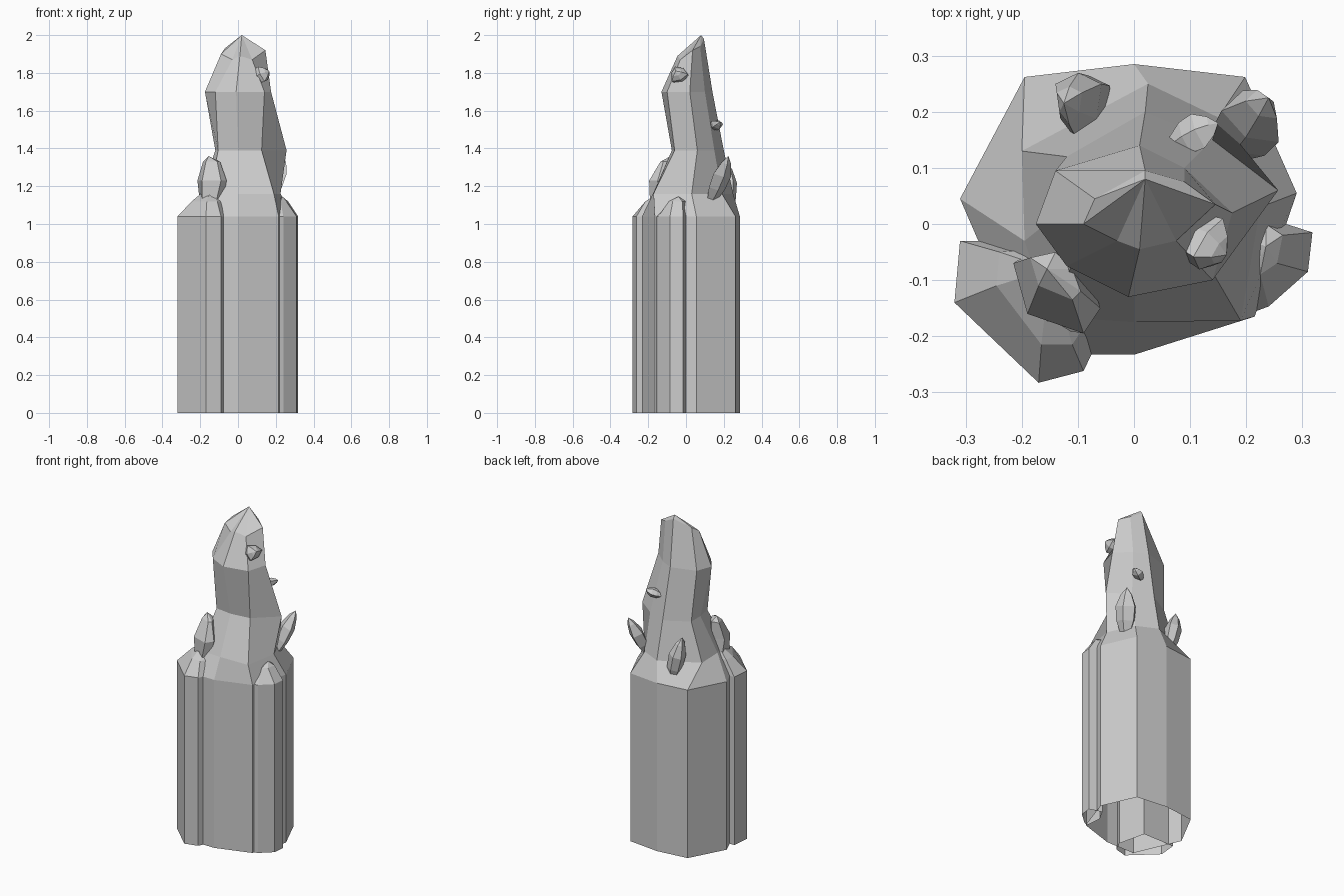
import bpy, bmesh, math
from mathutils import Vector

if "Cube" in bpy.data.objects:
    bpy.data.objects.remove(bpy.data.objects["Cube"])


def loft(name, rings, tip=None, close_bottom=False):
    """Skin a stack of equal-sided rings, optionally ending in a tip."""
    bm = bmesh.new()
    loops = [[bm.verts.new(p) for p in ring] for ring in rings]
    n = len(loops[0])
    for a, b in zip(loops, loops[1:]):
        for i in range(n):
            j = (i + 1) % n
            bm.faces.new((a[i], a[j], b[j], b[i]))
    if tip:
        t = bm.verts.new(tip)
        for i in range(n):
            bm.faces.new((loops[-1][i], loops[-1][(i + 1) % n], t))
    else:
        bm.faces.new(loops[-1])
    if close_bottom:
        bm.faces.new(loops[0])
    me = bpy.data.meshes.new(name)
    bmesh.ops.recalc_face_normals(bm, faces=bm.faces[:])
    bm.to_mesh(me)
    bm.free()
    ob = bpy.data.objects.new(name, me)
    bpy.context.collection.objects.link(ob)
    return ob


def level(outline, z):
    return [(x, y, z) for x, y in outline]


def shard(name, base, tip, radius, sides=6, flat=0.7, spin=0.0):
    """Crystal bulging in the middle and narrowing to a tip."""
    base, tip = Vector(base), Vector(tip)
    turn = (tip - base).to_track_quat('Z', 'Y')
    rings = []
    for t, s in ((0, 0.45), (0.3, 0.9), (0.6, 1.0), (0.85, 0.55)):
        ring = []
        for i in range(sides):
            a = 2 * math.pi * i / sides + spin
            r = radius * s * (1 + 0.12 * (-1) ** i)
            ring.append(base.lerp(tip, t) + turn @ Vector((r * math.cos(a), flat * r * math.sin(a), 0)))
        rings.append(ring)
    return loft(name, rings, tip, True)


# Main rock column, open underneath, rising into a leaning spire
foot = [(0, .285), (.198, .262), (.29, .055), (.215, -.165),
        (0, -.233), (-.19, -.232), (-.31, .045), (-.195, .262)]
shoulder = [(.025, .25), (.15, .19), (.225, .03), (.19, -.172),
            (0, -.175), (-.15, -.165), (-.195, -.03), (-.2, .13)]
waist = [(.02, .2), (.14, .15), (.257, .06), (.125, -.06),
         (0, -.075), (-.105, -.06), (-.12, .03), (-.12, .12)]
head = [(.01, .14), (.09, .1), (.175, .02), (.14, -.1),
        (-.01, -.13), (-.12, -.075), (-.175, 0), (-.14, .095)]
crown = [(.02, .095, 1.98), (.09, .075, 1.94), (.145, .035, 1.92), (.075, -.03, 1.87),
         (.01, -.045, 1.89), (-.03, -.03, 1.87), (-.09, 0, 1.9), (-.07, .045, 1.93)]
loft("rock_spire", [level(foot, 0), level(foot, 1.04), level(shoulder, 1.16),
                    level(waist, 1.39), level(head, 1.70), crown], (.02, .08, 2.0))

# Side column at the front left
left = [(-.31, -.03), (-.32, -.14), (-.17, -.283), (-.09, -.262), (-.06, -.2), (-.1, -.03)]
left_mid = [(-.24, -.05), (-.245, -.11), (-.165, -.215), (-.11, -.215), (-.08, -.17), (-.12, -.04)]
loft("left_column", [level(left, 0), level(left, 1.04), level(left_mid, 1.12)], (-.15, -.08, 1.2))

# Faceted boulder on the left column
low = [(-.2, -.06), (-.19, -.15), (-.12, -.19), (-.085, -.16), (-.09, -.09), (-.14, -.05)]
wide = [(-.215, -.07), (-.19, -.16), (-.09, -.195), (-.06, -.15), (-.075, -.1), (-.14, -.05)]
high = [(-.185, -.06), (-.17, -.11), (-.11, -.135), (-.095, -.12), (-.11, -.08), (-.14, -.05)]
loft("left_boulder", [level(low, 1.1), level(wide, 1.23), level(high, 1.33)],
     (-.155, -.08, 1.36), True)

# Side column at the right
right = [(.24, .01), (.318, -.015), (.31, -.085), (.24, -.147), (.21, -.158), (.2, -.06)]
right_top = [(.235, 0), (.265, -.02), (.255, -.07), (.225, -.09), (.215, -.08), (.21, -.03)]
loft("right_column", [level(right, 0), level(right, 1.04), level(right_top, 1.12)], (.235, -.04, 1.145))

# Crystals growing from the rock
shard("back_left_crystal", (-.06, .215, 1.05), (-.125, .215, 1.33), .062)
shard("back_right_crystal", (.17, .13, 1.12), (.24, .225, 1.36), .055, 5, .8, .5)
shard("head_crystal", (.09, -.02, 1.77), (.165, -.055, 1.81), .05, 6, .9)
shard("rear_crystal", (.07, .14, 1.51), (.15, .18, 1.54), .032, 5, .8)
